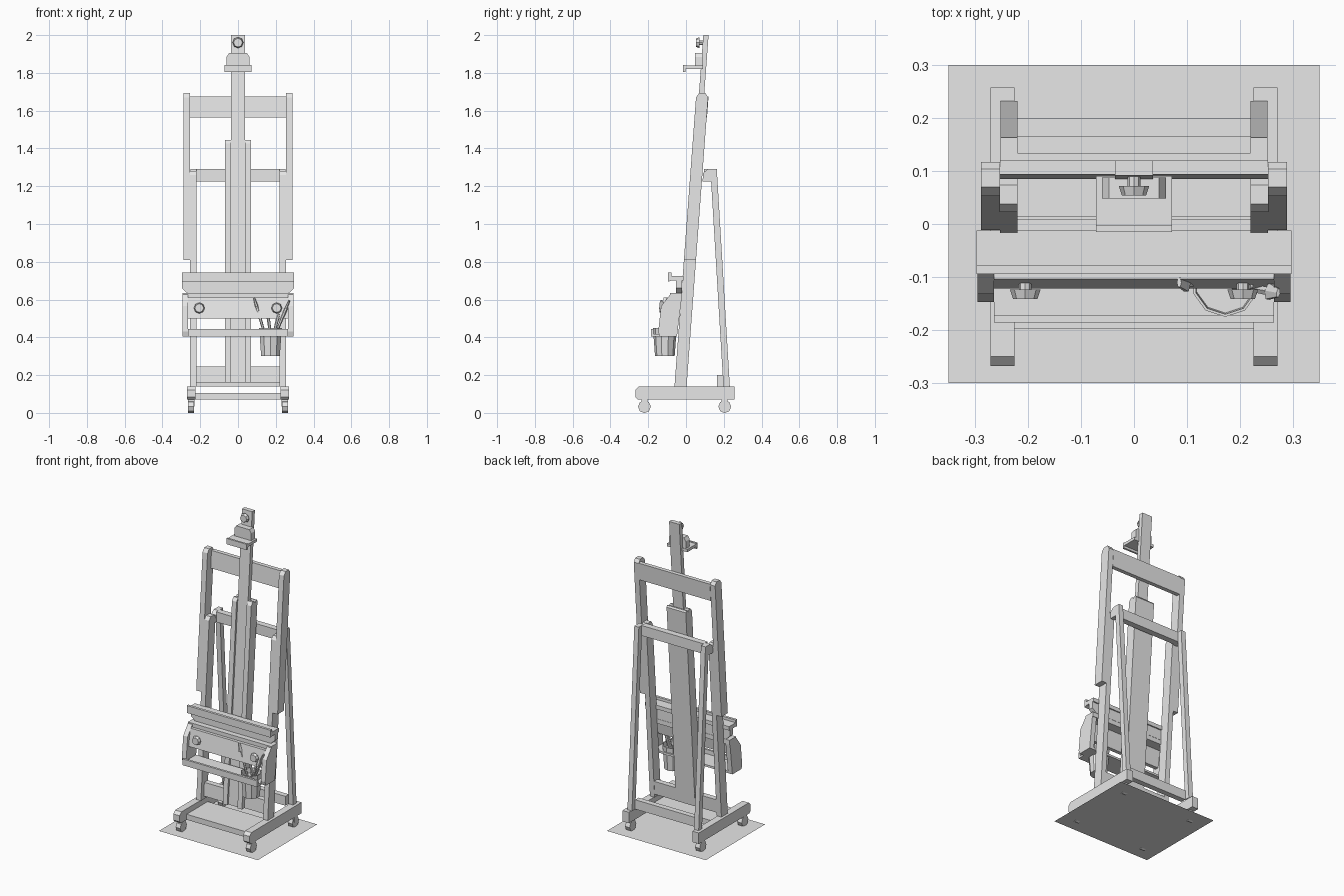
import bpy, bmesh, math
from mathutils import Vector

cube = bpy.data.objects.get("Cube")
if cube:
    bpy.data.objects.remove(cube, do_unlink=True)

grey = bpy.data.materials.new("plain_grey")
grey.use_nodes = True
grey.diffuse_color = (0.8, 0.8, 0.8, 1)
grey.node_tree.nodes["Principled BSDF"].inputs["Base Color"].default_value = (0.8, 0.8, 0.8, 1)


def finish(name, bm):
    bmesh.ops.recalc_face_normals(bm, faces=bm.faces)
    mesh = bpy.data.meshes.new(name)
    bm.to_mesh(mesh)
    bm.free()
    mesh.materials.append(grey)
    obj = bpy.data.objects.new(name, mesh)
    bpy.context.collection.objects.link(obj)
    return obj


def prism(name, profile, start, end, axis="x"):
    """Extrude a (y, z) profile along x, or an (x, z) profile along y."""
    bm = bmesh.new()
    place = (lambda p, t: (t, *p)) if axis == "x" else (lambda p, t: (p[0], t, p[1]))
    face = bm.faces.new([bm.verts.new(place(p, start)) for p in profile])
    grown = bmesh.ops.extrude_face_region(bm, geom=[face])["geom"]
    shift = Vector(place((0, 0), end - start))
    bmesh.ops.translate(bm, vec=shift, verts=[v for v in grown if isinstance(v, bmesh.types.BMVert)])
    return finish(name, bm)


def box(name, x0, x1, y0, y1, z0, z1):
    return prism(name, [(y0, z0), (y1, z0), (y1, z1), (y0, z1)], x0, x1)


def pair(name, profile, inner, outer):
    prism("left_" + name, profile, inner, outer)
    prism("right_" + name, profile, -outer, -inner)


def cone(name, p0, p1, r0, r1, sides=8, capped=True):
    p0, p1 = Vector(p0), Vector(p1)
    bm = bmesh.new()
    bmesh.ops.create_cone(bm, segments=sides, radius1=r0, radius2=r1, depth=(p1 - p0).length, cap_ends=capped)
    obj = finish(name, bm)
    obj.location = (p0 + p1) / 2
    obj.rotation_euler = (p1 - p0).to_track_quat("Z", "Y").to_euler()
    return obj


def lean(depth, z):
    """Point on the backward leaning frame."""
    return (depth - 0.0394 + 0.0745 * z, z)


def leaning(d0, d1, z0, z1, cut=0.0):
    """Leaning board profile with optional clipped top corners."""
    if not cut:
        return [lean(d0, z0), lean(d1, z0), lean(d1, z1), lean(d0, z1)]
    return [lean(d0, z0), lean(d1, z0), lean(d1, z1 - cut),
            lean(d1 - cut * 0.7, z1), lean(d0 + cut * 0.7, z1), lean(d0, z1 - cut)]


# Floor sheet
bm = bmesh.new()
bm.faces.new([bm.verts.new(p) for p in [(-.35, -.3, .004), (.35, -.3, .004), (.35, .3, .004), (-.35, .3, .004)]])
finish("floor_sheet", bm)

# Wheeled base
skid = [(-.255, .07), (.257, .07), (.257, .14), (-.25, .14), (-.268, .122), (-.268, .083)]
pair("skid", skid, .225, .27)
box("base_board", -.225, .225, -.198, .015, .07, .105)
for side in (-1, 1):
    for end, y in (("front", -.22), ("rear", .205)):
        x = side * .248
        cone(f"{end}_caster_wheel", (x - .016, y, .033), (x + .016, y, .033), .034, .034)
        box(f"{end}_caster_fork", x - .018, x + .018, y - .016, y + .016, .035, .07)

# Main leaning frame
pair("lower_post", leaning(-.032, .032, .14, 1.28, .02), .22, .253)
pair("upper_post", leaning(-.032, .032, .81, 1.693, .022), .253, .288)
prism("top_crossbar", leaning(.008, .034, 1.565, 1.675), -.253, .253)
prism("bottom_crossbar", leaning(-.005, .03, .16, .245), -.22, .22)

# Rear support
rear = [(.088, 1.225), (.133, 1.225), (.198, .14), (.232, .14), (.163, 1.29), (.115, 1.29), (.09, 1.27)]
pair("rear_leg", rear, .22, .252)
box("rear_upper_crossbar", -.22, .22, .095, .134, 1.225, 1.29)
box("rear_lower_crossbar", -.22, .22, .165, .2, .14, .2)

# Sliding mast in its channel
prism("mast", leaning(-.018, .01, .16, 2.0), -.036, .036)
pair("mast_rail", leaning(-.03, .012, .16, 1.445, .02), .036, .068)
prism("mast_back_plate", leaning(.01, .032, .16, 1.445, .01), -.068, .068)

# Top clamp
box("clamp_shelf", -.072, .072, -.005, .09, 1.82, 1.838)
box("clamp_lip", -.072, .072, -.015, -.003, 1.805, 1.842)
prism("clamp_block", [(-.06, 1.838), (.06, 1.838), (.06, 1.885), (.047, 1.905), (-.047, 1.905), (-.06, 1.885)],
      .048, .088, "y")


def knob(name, x, y, z):
    """Faceted hand knob on a short stem, facing forward."""
    cone(name + "_stem", (x, y, z), (x, y - .03, z), .012, .012)
    cone(name, (x, y - .018, z), (x, y - .036, z), .029, .023)


knob("clamp_knob", 0, .09, 1.96)

# Canvas ledge
prism("canvas_ledge", [(-.012, .7), (-.078, .7), (-.094, .695), (-.094, .742), (-.078, .742), (-.078, .725), (-.012, .725)],
      -.297, .297)
prism("ledge_backing", [(-.297, .7), (-.297, .66), (-.27, .635), (.27, .635), (.297, .66), (.297, .7)],
      -.052, -.02, "y")

# Tool tray
cheek = [(-.02, .632), (-.08, .632), (-.132, .565), (-.147, .43), (-.14, .405), (-.048, .405)]
pair("tray_cheek", cheek, .264, .295)
box("tray_rim", -.295, .295, -.085, -.02, .605, .634)
prism("tray_panel", [(-.122, .5), (-.098, .5), (-.08, .61), (-.104, .61)], -.264, .264)
box("tray_floor", -.264, .264, -.185, -.048, .405, .418)
box("tray_front", -.264, .264, -.186, -.172, .405, .445)
for side in (-1, 1):
    knob("tray_knob", side * .205, -.105, .555)

# Brush cup, open at the top
cup = cone("brush_cup", (.172, -.112, .3), (.172, -.112, .45), .052, .063, 10, False)
cup.modifiers.new("wall", "SOLIDIFY").thickness = .005
cone("cup_base", (.172, -.112, .3), (.172, -.112, .306), .052, .052, 10)

# Brushes: tapered handle, ferrule and flat bristles
brushes = [((.17, -.11, .32), (.085, -.11, .61), .02), ((.16, -.11, .32), (.272, -.13, .595), .018),
           ((.185, -.1, .32), (.155, -.105, .54), .009), ((.165, -.12, .32), (.222, -.115, .55), .012)]
for foot, tip, width in brushes:
    foot, tip = Vector(foot), Vector(tip)
    neck = foot.lerp(tip, .84)
    cone("brush_handle", foot, neck, .005, .009, 6)
    head = cone("brush_bristles", neck, tip, width, width * .5, 6)
    head.scale = (1, .45, 1)
